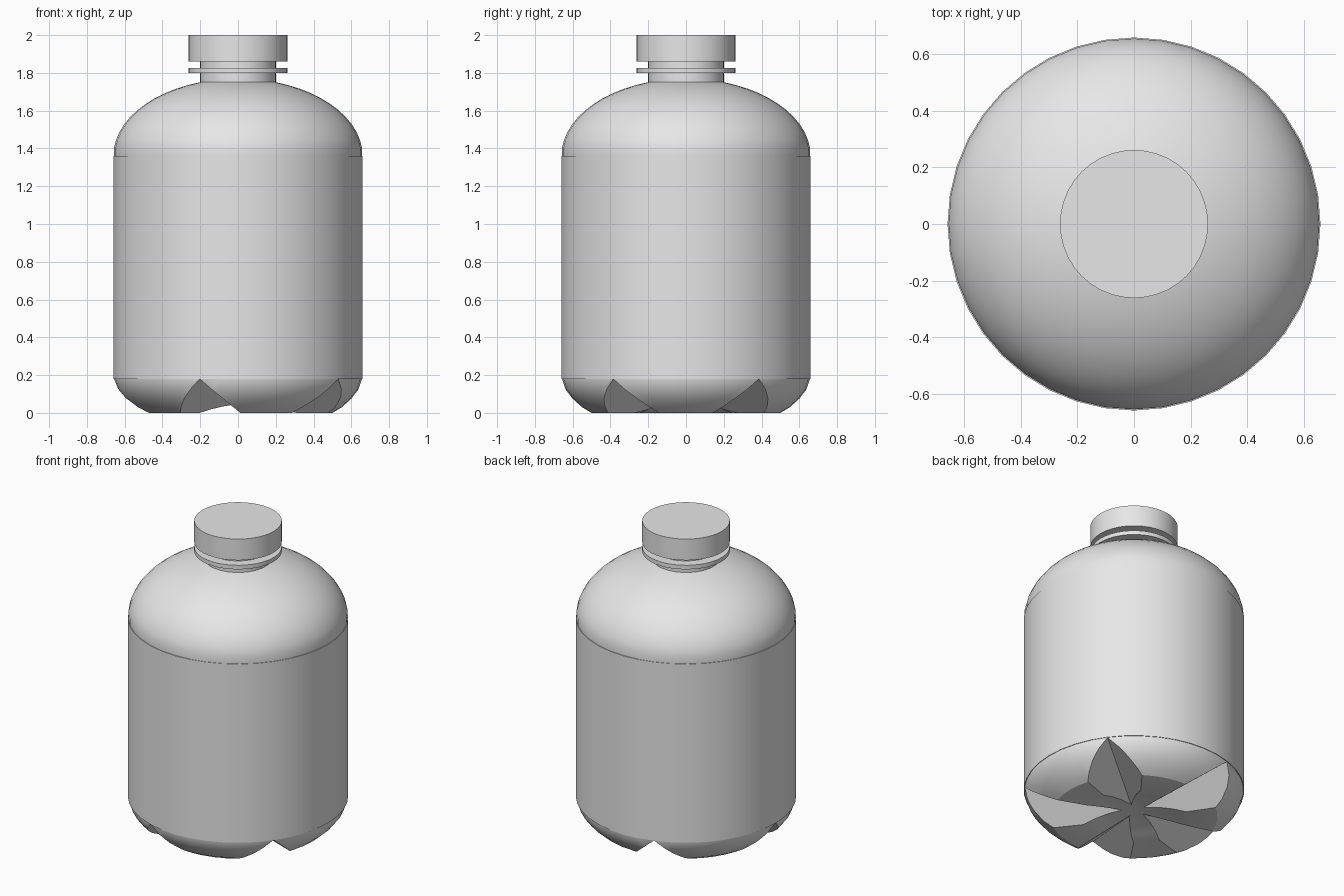
import bpy, bmesh, math
from mathutils import Matrix, Vector

cube = bpy.data.objects.get("Cube")
if cube:
    bpy.data.objects.remove(cube, do_unlink=True)

SIDES = 40
R = 0.66

grey = bpy.data.materials.new("plain_grey")
grey.use_nodes = True
grey.diffuse_color = (0.8, 0.8, 0.8, 1)
grey.node_tree.nodes["Principled BSDF"].inputs["Base Color"].default_value = (0.8, 0.8, 0.8, 1)


def add_object(name, bm):
    bmesh.ops.recalc_face_normals(bm, faces=bm.faces)
    mesh = bpy.data.meshes.new(name)
    bm.to_mesh(mesh)
    bm.free()
    mesh.materials.append(grey)
    obj = bpy.data.objects.new(name, mesh)
    bpy.context.collection.objects.link(obj)
    return obj


def activate(obj):
    bpy.ops.object.select_all(action='DESELECT')
    obj.select_set(True)
    bpy.context.view_layer.objects.active = obj


def smooth(obj):
    activate(obj)
    bpy.ops.object.shade_smooth_by_angle(angle=math.radians(28))


def lathe(name, profile):
    """Revolve (radius, height) points around z."""
    bm = bmesh.new()
    verts = [bm.verts.new((r, 0, z)) for r, z in profile]
    edges = [bm.edges.new(pair) for pair in zip(verts, verts[1:])]
    bmesh.ops.spin(bm, geom=verts + edges, cent=(0, 0, 0), axis=(0, 0, 1),
                   angle=math.tau, steps=SIDES, use_merge=True)
    bmesh.ops.remove_doubles(bm, verts=bm.verts, dist=0.0005)
    return add_object(name, bm)


# Bottle body: hollowed underside, rounded base, straight wall, domed shoulder, neck
punt = [(r, 0.045 * (1 - (r / 0.32) ** 2)) for r in (0, 0.08, 0.16, 0.24, 0.32)]
base = [(0.5, 0), (0.55, 0.03), (0.6, 0.075), (0.638, 0.125), (0.656, 0.18)]
shoulder = []
top_angle = math.acos(0.2 / R)
for i in range(13):
    a = top_angle * i / 12
    shoulder.append((R * math.cos(a) - (0.004 if i == 0 else 0), 1.36 + 0.41 * math.sin(a)))
neck = [(0.2, 1.88), (0, 1.88)]
body = lathe("bottle_body", punt + base + shoulder + neck)


# Five wedge grooves that split the base into feet
def wedge(angle):
    bm = bmesh.new()
    ends = []
    for r in (0, 0.8):
        ridge = 0.027 + 0.232 * r
        half = 1.22 * (ridge + 0.1)
        ends.append([bm.verts.new(p) for p in
                     ((r, 0, ridge), (r, half, -0.1), (r, -half, -0.1))])
    inner, outer = ends
    bm.faces.new(inner)
    bm.faces.new(outer)
    for i in range(3):
        j = (i + 1) % 3
        bm.faces.new((inner[i], inner[j], outer[j], outer[i]))
    bm.transform(Matrix.Rotation(angle, 4, 'Z'))
    cutter = add_object("groove_cutter", bm)
    cutter.hide_render = True
    return cutter


for k in range(5):
    cutter = wedge(math.radians(36 + 72 * k))
    mod = body.modifiers.new("groove", 'BOOLEAN')
    mod.operation = 'DIFFERENCE'
    mod.solver = 'EXACT'
    mod.object = cutter
    activate(body)
    bpy.ops.object.modifier_apply(modifier=mod.name)
    bpy.data.objects.remove(cutter, do_unlink=True)
smooth(body)

# Thin sleeve around the straight wall
smooth(lathe("label_sleeve", [(0.656, 0.18), (R, 0.18), (R, 1.36), (0.656, 1.36)]))

# Neck ring and cap
smooth(lathe("neck_ring", [(0.19, 1.80), (0.262, 1.80), (0.262, 1.827), (0.19, 1.827)]))
smooth(lathe("cap", [(0, 1.86), (0.262, 1.86), (0.262, 2.0), (0, 2.0)]))
